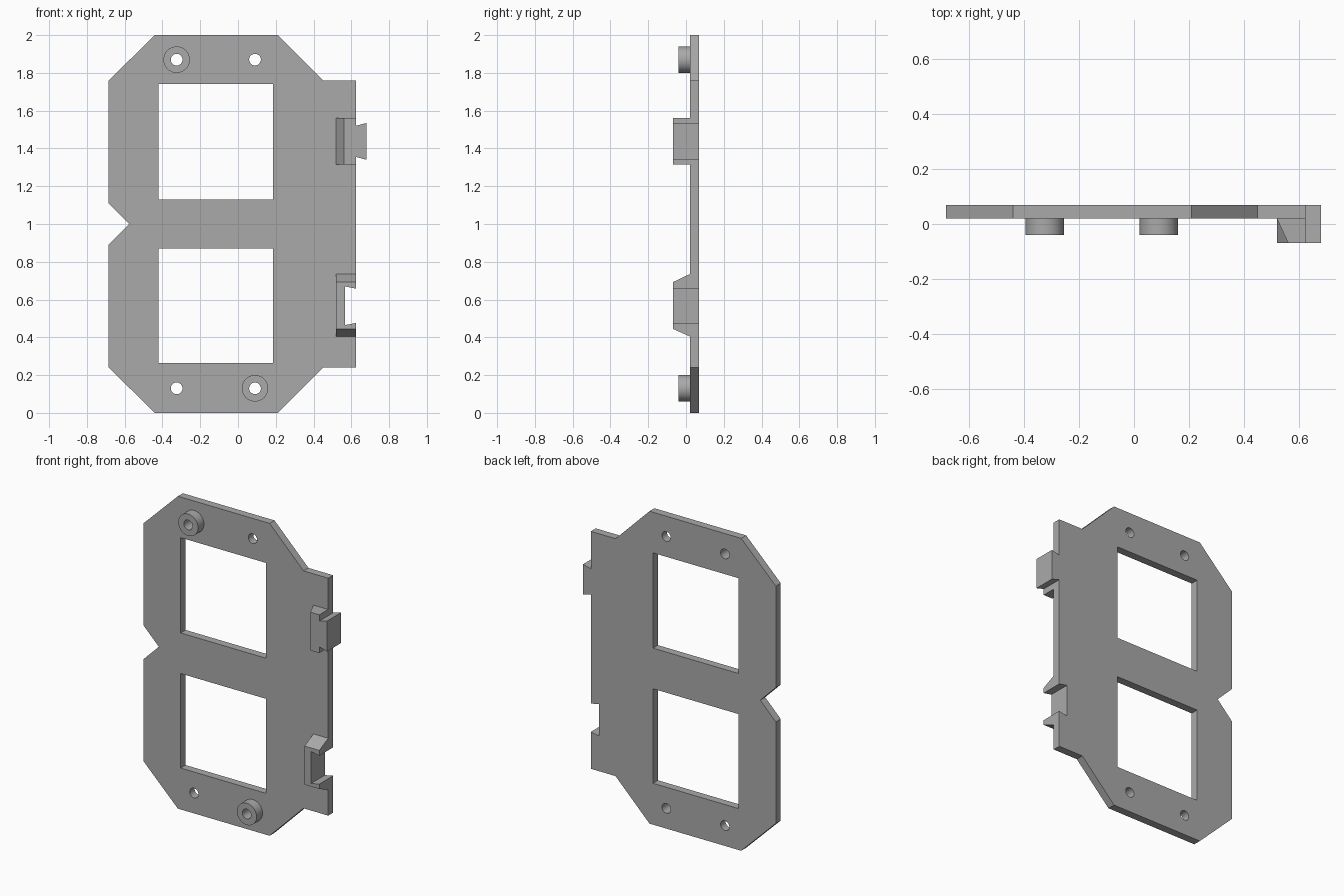
import bpy
import bmesh
import math
from mathutils import Matrix

if "Cube" in bpy.data.objects:
    bpy.data.objects.remove(bpy.data.objects["Cube"], do_unlink=True)

GREY = (0.4, 0.4, 0.4, 1)
mat = bpy.data.materials.new("plain grey")
mat.use_nodes = True
mat.diffuse_color = GREY
mat.node_tree.nodes["Principled BSDF"].inputs["Base Color"].default_value = GREY

FRONT, FACE, BACK = -0.07, 0.02, 0.07


def finish(name, bm):
    bmesh.ops.recalc_face_normals(bm, faces=bm.faces)
    mesh = bpy.data.meshes.new(name)
    bm.to_mesh(mesh)
    bm.free()
    mesh.materials.append(mat)
    obj = bpy.data.objects.new(name, mesh)
    bpy.context.collection.objects.link(obj)
    return obj


def prism(name, points, start, end, axis="Y"):
    """Extrude a closed profile along an axis (Y: points are x,z / X: y,z / Z: x,y)."""
    place = {"Y": lambda a, b: (a, start, b),
             "X": lambda a, b: (start, a, b),
             "Z": lambda a, b: (a, b, start)}[axis]
    bm = bmesh.new()
    face = bm.faces.new([bm.verts.new(place(a, b)) for a, b in points])
    made = bmesh.ops.extrude_face_region(bm, geom=[face])["geom"]
    shift = [(end - start) * (axis == k) for k in "XYZ"]
    bmesh.ops.translate(bm, vec=shift, verts=[g for g in made if isinstance(g, bmesh.types.BMVert)])
    return finish(name, bm)


def cylinder(name, x, z, radius, y0, y1):
    bm = bmesh.new()
    turn = Matrix.Translation((x, (y0 + y1) / 2, z)) @ Matrix.Rotation(math.pi / 2, 4, "X")
    bmesh.ops.create_cone(bm, cap_ends=True, segments=40, radius1=radius,
                          radius2=radius, depth=y1 - y0, matrix=turn)
    return finish(name, bm)


def cut(obj, cutters):
    bpy.context.view_layer.objects.active = obj
    for cutter in cutters:
        mod = obj.modifiers.new("cut", "BOOLEAN")
        mod.operation = "DIFFERENCE"
        mod.solver = "EXACT"
        mod.object = cutter
        bpy.ops.object.modifier_apply(modifier=mod.name)


def rect(x0, x1, z0, z1):
    return [(x0, z0), (x1, z0), (x1, z1), (x0, z1)]


# Digit-shaped plate with a straight edge strip, upper half mirrored from the lower
lower = [(-0.685, 0.89), (-0.685, 0.24), (-0.44, 0), (0.21, 0), (0.45, 0.24), (0.625, 0.24)]
outline = [(-0.575, 1)] + lower + [(x, 2 - z) for x, z in reversed(lower)]
plate = prism("plate", outline, FACE, BACK)

# Screw bosses on opposite corners
bosses = [cylinder("upper_boss", -0.325, 1.87, 0.07, -0.04, FACE),
          cylinder("lower_boss", 0.09, 0.13, 0.07, -0.04, FACE)]

# Upper connector: sloped backing block and dovetail tongue
prism("tongue_block", [(0.52, FACE), (0.562, FRONT), (0.625, FRONT), (0.625, FACE)],
      1.315, 1.56, "Z")
prism("dovetail_tongue", [(0.625, 1.355), (0.68, 1.34), (0.68, 1.535), (0.625, 1.52)],
      FRONT, BACK)

# Lower connector: block with sloped ends around a dovetail slot
socket = prism("socket_block", [(FACE, 0.405), (FRONT, 0.445), (FRONT, 0.692), (FACE, 0.735)],
               0.52, 0.625, "X")

# Cutters for windows, screw holes and slot
windows = [prism("window_cutter", rect(-0.42, 0.185, z0, z1), -0.2, 0.2)
           for z0, z1 in ((0.265, 0.87), (1.13, 1.74))]
holes = [cylinder("hole_cutter", x, z, 0.031, -0.2, 0.2)
         for x in (-0.325, 0.09) for z in (0.13, 1.87)]
slot = prism("slot_cutter", [(0.567, 0.465), (0.645, 0.48), (0.645, 0.654), (0.567, 0.669)],
             -0.2, 0.2)

cut(plate, windows + holes + [slot])
cut(socket, [slot])
cut(bosses[0], [holes[1]])
cut(bosses[1], [holes[2]])
for cutter in windows + holes + [slot]:
    bpy.data.objects.remove(cutter, do_unlink=True)

# Smooth the round walls, keep edges sharp
bpy.ops.object.select_all(action="DESELECT")
for obj in [plate] + bosses:
    obj.select_set(True)
bpy.context.view_layer.objects.active = plate
bpy.ops.object.shade_smooth_by_angle(angle=math.radians(30))
